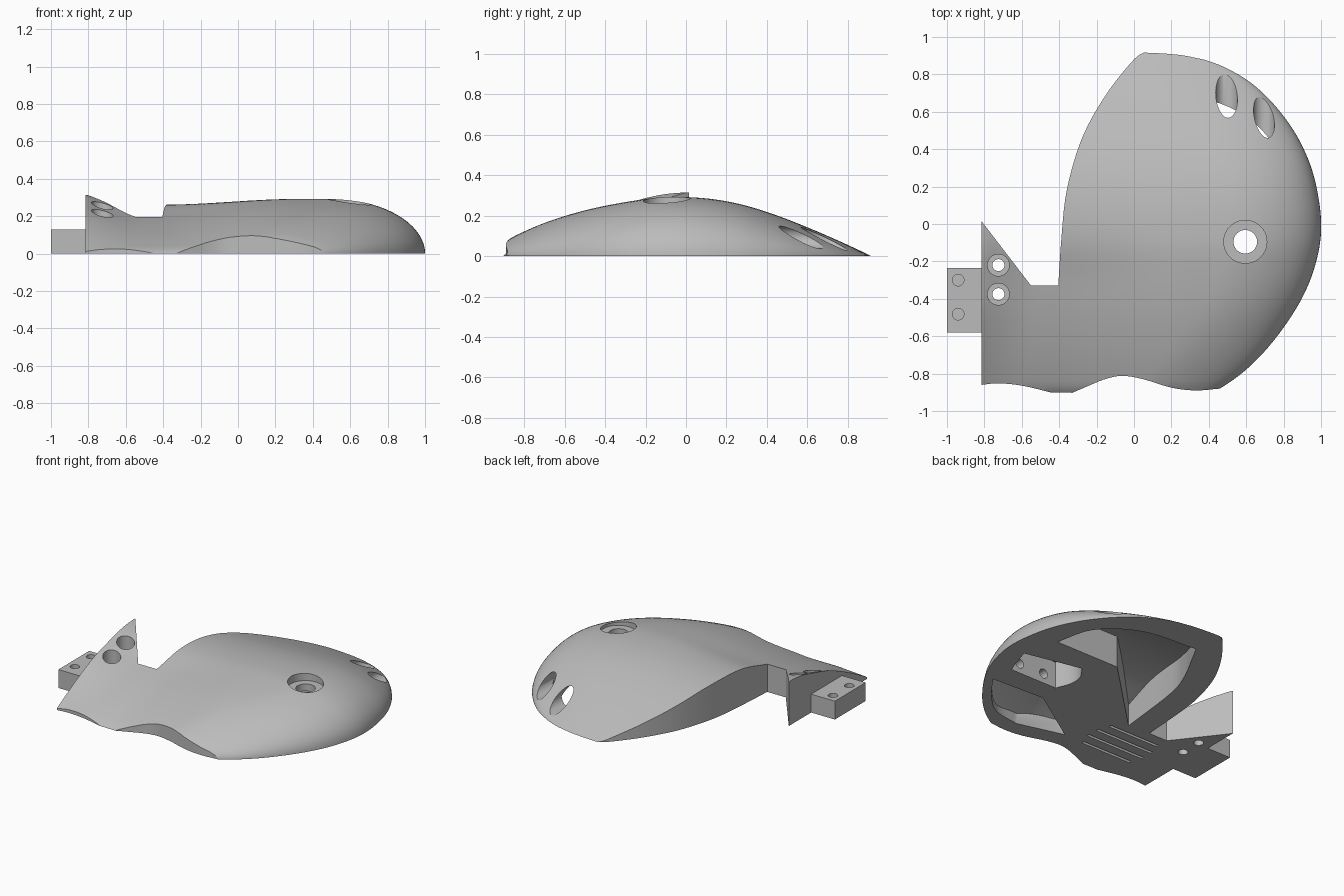
import bpy, bmesh, math
from mathutils import Matrix, Vector

cube = bpy.data.objects.get("Cube")
if cube:
    bpy.data.objects.remove(cube)

grey = bpy.data.materials.new("plain grey")
grey.use_nodes = True
grey.diffuse_color = (0.5, 0.5, 0.5, 1)
grey.node_tree.nodes["Principled BSDF"].inputs["Base Color"].default_value = (0.5, 0.5, 0.5, 1)


def clamp(v):
    return max(0.0, min(1.0, v))


def ease(table, t):
    """Smooth cubic interpolation through (t, value) pairs."""
    n = len(table)

    def slope(i):
        a, b = table[max(i - 1, 0)], table[min(i + 1, n - 1)]
        return (b[1] - a[1]) / (b[0] - a[0])
    i = 0
    while i < n - 2 and t > table[i + 1][0]:
        i += 1
    (t0, v0), (t1, v1) = table[i], table[i + 1]
    h = t1 - t0
    s = (t - t0) / h
    return (v0 * (1 + 2 * s) * (1 - s) ** 2 + slope(i) * h * s * (1 - s) ** 2
            + v1 * s * s * (3 - 2 * s) + slope(i + 1) * h * s * s * (s - 1))


def spline(points, steps=6):
    """Dense smooth path through plan points."""
    xs = [(i, p[0]) for i, p in enumerate(points)]
    ys = [(i, p[1]) for i, p in enumerate(points)]
    count = (len(points) - 1) * steps
    return [(ease(xs, k / steps), ease(ys, k / steps)) for k in range(count + 1)]


def finish(name, bm):
    bmesh.ops.recalc_face_normals(bm, faces=bm.faces)
    mesh = bpy.data.meshes.new(name)
    bm.to_mesh(mesh)
    bm.free()
    mesh.materials.append(grey)
    obj = bpy.data.objects.new(name, mesh)
    bpy.context.collection.objects.link(obj)
    return obj


def prism(name, plan, low, high):
    bm = bmesh.new()
    face = bm.faces.new([bm.verts.new((x, y, low)) for x, y in plan])
    new = bmesh.ops.extrude_face_region(bm, geom=[face], use_keep_orig=True)["geom"]
    for v in new:
        if isinstance(v, bmesh.types.BMVert):
            v.co.z = high
    return finish(name, bm)


def box(name, x0, x1, y0, y1, z0, z1):
    return prism(name, [(x0, y0), (x1, y0), (x1, y1), (x0, y1)], z0, z1)


def cylinder(name, start, end, radius):
    a, b = Vector(start), Vector(end)
    turn = (b - a).to_track_quat('Z', 'Y').to_matrix().to_4x4()
    bm = bmesh.new()
    bmesh.ops.create_cone(bm, cap_ends=True, segments=40, radius1=radius, radius2=radius,
                          depth=(b - a).length, matrix=Matrix.Translation((a + b) / 2) @ turn)
    return finish(name, bm)


def combine(obj, tool, operation):
    mod = obj.modifiers.new("cut", 'BOOLEAN')
    mod.operation = operation
    mod.solver = 'EXACT'
    mod.object = tool
    bpy.context.view_layer.objects.active = obj
    bpy.ops.object.modifier_apply(modifier=mod.name)
    bpy.data.objects.remove(tool)


# Dome shape: spine height, right-hand rim, sag and lift of the left side, all along y
SPINE = [(-.97, 0), (-.9, .085), (-.8, .133), (-.62, .195), (-.43, .245), (-.2, .285), (-.08, .295),
         (.1, .288), (.27, .259), (.44, .207), (.6, .145), (.78, .068), (.93, -.002)]
RIM = [(-.97, .28), (-.88, .46), (-.77, .61), (-.62, .75), (-.43, .88), (-.25, .96), (-.05, 1.0),
       (.15, .985), (.35, .93), (.55, .82), (.74, .645), (.85, .46), (.9, .29), (.93, .06)]
SAG = [(-.97, .085), (-.88, .08), (-.33, .065), (0, .03), (.93, 0)]
LIFT = [(-.97, -.02), (-.86, -.015), (-.4, .053), (0, .055), (.93, .055)]


def height(x, y, edge):
    left = clamp((.3 - x) / .7)
    left = left * left * (3 - 2 * left)
    fin = clamp((-.55 - x) / .265) ** 1.5
    return ease(SPINE, y) * edge - left * ease(SAG, y) + fin * ease(LIFT, y)


def dome(name, drop):
    bm = bmesh.new()
    rows, flat, bend = 72, 30, 18
    grid = []
    for j in range(rows + 1):
        y = -.97 + 1.9 * j / rows
        rim = ease(RIM, y)
        line = []
        for i in range(flat + bend + 1):
            if i <= flat:
                x, edge = -.9 + (rim - .5 + .9) * i / flat, 1
            else:
                a = math.pi / 2 * (i - flat) / bend
                x, edge = rim - .5 + .5 * math.sin(a), math.cos(a)
            line.append(bm.verts.new((x, y, height(x, y, edge) - drop)))
        grid.append(line)
    top = [bm.faces.new((grid[j][i], grid[j][i + 1], grid[j + 1][i + 1], grid[j + 1][i]))
           for j in range(rows) for i in range(flat + bend)]
    new = bmesh.ops.extrude_face_region(bm, geom=top, use_keep_orig=True)["geom"]
    for v in new:
        if isinstance(v, bmesh.types.BMVert):
            v.co.z = -.4
    return finish(name, bm)


# Outer shell: dome trimmed to its plan outline
back_edge = spline([(.07, .926), (0, .88), (-.13, .72), (-.24, .54), (-.31, .37),
                    (-.365, .15), (-.39, -.1), (-.405, -.33)])
front_left = spline([(-.815, -.86), (-.72, -.852), (-.58, -.868), (-.37, -.92)])
front_wave = spline([(-.37, -.92), (-.25, -.868), (-.15, -.828), (-.06, -.812), (.05, -.83),
                     (.2, -.875), (.33, -.89), (.46, -.88)])
outline = (back_edge + [(-.55, -.33), (-.815, .015)] + front_left + front_wave[1:]
           + [(1.1, -.88), (1.1, 1), (.07, 1)])
shell = dome("shell", .003)
combine(shell, prism("outline", outline, 0, .6), 'INTERSECT')

# Hollows under the shell that follow the dome
large = (spline([(.8, .19), (.72, .46), (.46, .645), (.06, .69)])
         + spline([(0, .58), (-.11, .37), (-.18, .15), (-.24, -.34)]) + [(.3, .19)])
small = [(.41, -.42), (0, -.69)] + spline([(.33, -.78), (.53, -.74), (.68, -.61), (.81, -.44)])
for plan in (large, small):
    hollow = dome("hollow", .05)
    combine(hollow, prism("hollow_plan", plan, -.1, .6), 'INTERSECT')
    combine(shell, hollow, 'DIFFERENCE')

# Pocket below the large screw hole
pocket = spline([(.46, .03), (.4, -.06), (.39, -.16), (.43, -.27)]) + [(.8, -.27), (.87, -.06)]
hollow = dome("pocket", .06)
combine(hollow, prism("pocket_plan", pocket, -.1, .19), 'INTERSECT')
combine(shell, hollow, 'DIFFERENCE')

cutters = []
# Countersunk screw holes: x, y, outer radius, inner radius, floor height
for x, y, outer, inner, floor in ((.595, -.095, .115, .063, .24),
                                  (-.725, -.22, .058, .032, .13), (-.725, -.375, .058, .032, .13)):
    cutters += [cylinder("seat", (x, y, floor), (x, y, .6), outer),
                cylinder("bore", (x, y, -.1), (x, y, .5), inner)]
# Rear vents
cutters += [cylinder("vent", (.495, .5, .085), (.495, 1.1, .085), .058),
            cylinder("vent", (.695, .38, .092), (.695, 1.1, .092), .056)]
# Passages between the pocket and the small hollow
cutters += [cylinder("passage", (x, -.2, .07), (x, -.5, .07), .033) for x in (.53, .73)]
# Grip slots in the base
cutters += [box("slot", -.55 - s, -.15 + s, y, y + .02, -.1, .04)
            for y, s in ((-.43, 0), (-.52, .03), (-.61, .03), (-.7, 0))]
for cutter in cutters:
    combine(shell, cutter, 'DIFFERENCE')

# Side mounting tab with two blind holes
tab = box("mounting_tab", -1, -.815, -.58, -.235, 0, .13)
for y in (-.3, -.482):
    combine(tab, cylinder("tab_hole", (-.94, y, .03), (-.94, y, .3), .031), 'DIFFERENCE')

for obj in (shell, tab):
    bpy.ops.object.select_all(action='DESELECT')
    obj.select_set(True)
    bpy.context.view_layer.objects.active = obj
    bpy.ops.object.shade_smooth_by_angle(angle=math.radians(30))
